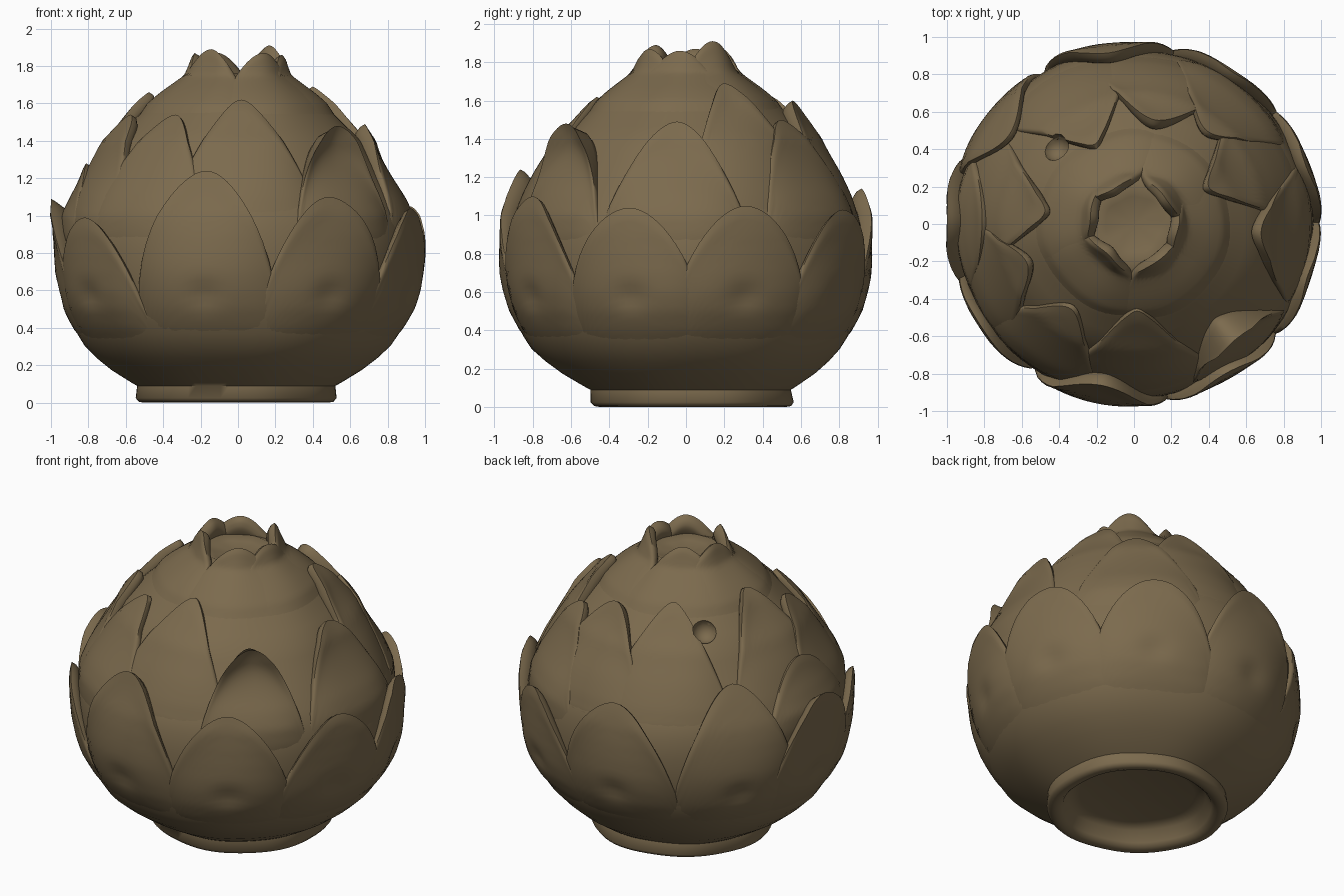
import bpy, bmesh, math

cube = bpy.data.objects.get("Cube")
if cube:
    bpy.data.objects.remove(cube)

clay = bpy.data.materials.new("olive brown clay")
clay.use_nodes = True
COLOUR = (0.2, 0.145, 0.075, 1)
clay.diffuse_color = COLOUR
clay.node_tree.nodes["Principled BSDF"].inputs["Base Color"].default_value = COLOUR

# Outer wall of the pot: (height, radius)
WALL = [(0.11, 0.565), (0.2, 0.71), (0.3, 0.815), (0.4, 0.88), (0.5, 0.92), (0.6, 0.94),
        (0.7, 0.95), (0.8, 0.95), (0.9, 0.94), (1.0, 0.915), (1.1, 0.86), (1.2, 0.795),
        (1.4, 0.665), (1.6, 0.46), (1.75, 0.25), (1.95, 0.15)]


def radius(z):
    z = min(max(z, WALL[0][0]), WALL[-1][0])
    for (z0, r0), (z1, r1) in zip(WALL, WALL[1:]):
        if z <= z1:
            return r0 + (r1 - r0) * (z - z0) / (z1 - z0)


def place(angle, r, z):
    """Point on the pot; angle 0 is the front, growing towards +x."""
    r += 0.006 * math.sin(3 * angle + 4 * z) + 0.004 * math.sin(7 * angle - 5 * z)
    shift = 0.035 * max(0, 1 - z / 0.3)
    return (r * math.sin(angle), shift - 0.985 * r * math.cos(angle), z)


def smooth(t):
    t = min(max(t, 0), 1)
    return t * t * (3 - 2 * t)


def finish(name, bm):
    mesh = bpy.data.meshes.new(name)
    bm.to_mesh(mesh)
    bm.free()
    obj = bpy.data.objects.new(name, mesh)
    bpy.context.collection.objects.link(obj)
    mesh.materials.append(clay)
    return obj


def apply_all(obj):
    bpy.ops.object.select_all(action="DESELECT")
    obj.select_set(True)
    bpy.context.view_layer.objects.active = obj
    for mod in list(obj.modifiers):
        bpy.ops.object.modifier_apply(modifier=mod.name)
    bpy.ops.object.shade_smooth_by_angle(angle=math.radians(60))


def petal(name, degrees, half, base, tip, flare, dent):
    """Arched leaf fused to the wall, with a rounded lip that turns outwards."""
    bm = bmesh.new()
    cols, rows = 28, 24
    outer, inner = [], []
    for i in range(cols + 1):
        u = 0.98 * (2 * i / cols - 1)
        top = base + (tip - base) * (1 - abs(u) ** 1.9) ** 0.62
        angle = math.radians(degrees + half * u)
        front, back = [], []
        for j in range(rows + 1):
            v = j / rows
            z = base + (top - base) * v
            rise = smooth((z - base) / (0.55 * (tip - base)))
            out = -0.02 + (0.055 - 0.05 * u ** 4) * rise
            out += flare * v ** 7 * (1 - u * u) ** 2
            out -= dent * math.exp(-(u / 0.2) ** 2 - ((z - 0.58) / 0.06) ** 2)
            # the lip rounds over near its rim, and the back runs down into the wall
            out -= 0.012 * max(0, (v - 0.92) / 0.08) ** 2
            front.append(bm.verts.new(place(angle, radius(z) + out, z)))
            sunk = -0.04 + (out + 0.015) * v ** 12
            back.append(bm.verts.new(place(angle, radius(z) + sunk, z - 0.015 * v)))
        outer.append(front)
        inner.append(back)
    for i in range(cols):
        a, b, c, d = outer[i], outer[i + 1], inner[i], inner[i + 1]
        for j in range(rows):
            bm.faces.new((a[j], b[j], b[j + 1], a[j + 1]))
            bm.faces.new((d[j], c[j], c[j + 1], d[j + 1]))
        bm.faces.new((a[-1], b[-1], d[-1], c[-1]))
        bm.faces.new((b[0], a[0], c[0], d[0]))
    for j in range(rows):
        bm.faces.new((inner[0][j], outer[0][j], outer[0][j + 1], inner[0][j + 1]))
        bm.faces.new((outer[-1][j], inner[-1][j], inner[-1][j + 1], outer[-1][j + 1]))
    return finish(name, bm)


# Pot body: hollow foot, wall and dished top in one turned profile
profile = [(0.12, 0.0), (0.12, 0.34), (0.1, 0.41), (0.03, 0.44), (0.01, 0.46), (0.0, 0.49), (0.005, 0.52),
           (0.025, 0.537), (0.09, 0.53)]
profile += [(z, radius(z)) for z in [0.11 + 0.0645 * k for k in range(26)]]
profile += [(1.76, 0.2), (1.74, 0.15), (1.73, 0.0)]
bm = bmesh.new()
SEGMENTS = 72
rings = [[bm.verts.new(place(math.tau * k / SEGMENTS, r, z)) for k in range(SEGMENTS)]
         if r else [bm.verts.new((0, 0, z))] * SEGMENTS for z, r in profile]
for low, high in zip(rings, rings[1:]):
    for k in range(SEGMENTS):
        n = (k + 1) % SEGMENTS
        bm.faces.new(list(dict.fromkeys((low[k], low[n], high[n], high[k]))))
bmesh.ops.recalc_face_normals(bm, faces=bm.faces)
body = finish("pot_body", bm)

# Leaf rows: name, half width in degrees, base height, dent, then (angle, tip, flare) per leaf
ROWS = [
    ("lower_leaf", 27, 0.16, 0.02, [(-11, 1.24, 0.11), (31, 1.1, 0.07), (72, 1.04, 0.05), (109, 1.05, 0.06),
                                    (148, 1.03, 0.06), (188, 1.14, 0.08), (234, 1.24, 0.04),
                                    (269, 1.09, 0.11), (304, 0.99, 0.04)]),
    ("middle_leaf", 27, 0.7, 0, [(-36, 1.54, 0.03), (86, 1.49, 0.09),
                                 (142, 1.5, 0.05), (270, 1.28, 0.04), (290, 1.54, 0.06)]),
    ("spout_leaf", 22, 0.7, 0, [(40, 1.48, 0.22)]),
    ("upper_leaf", 29, 0.85, 0, [(2, 1.62, 0.02), (117, 1.69, 0.09), (169, 1.6, 0.09),
                                 (206, 1.63, 0.05), (262, 1.66, 0.08)]),
    ("crown_leaf", 58, 1.45, 0, [(35, 1.87, 0.02), (82, 1.86, 0.02), (130, 1.91, 0.02),
                                 (210, 1.87, 0.01), (258, 1.87, 0.02), (318, 1.89, 0.02)]),
]
parts = [body]
for name, half, base, dent, leaves in ROWS:
    for n, (angle, tip, flare) in enumerate(leaves, 1):
        parts.append(petal(f"{name}_{n}", angle, half, base, tip, flare, dent))

# Small round pit in the back
bpy.ops.mesh.primitive_uv_sphere_add(segments=16, ring_count=10, radius=0.075, location=(-0.42, 0.41, 1.49))
cutter = bpy.context.object
cutter.name = "pit_cutter"
cutter.hide_render = True
for obj in parts:
    if obj is body or obj.name in ("upper_leaf_4", "upper_leaf_5", "crown_leaf_4", "crown_leaf_5"):
        cut = obj.modifiers.new("pit", "BOOLEAN")
        cut.operation = "DIFFERENCE"
        cut.object = cutter
for obj in parts:
    apply_all(obj)
bpy.data.objects.remove(cutter)
